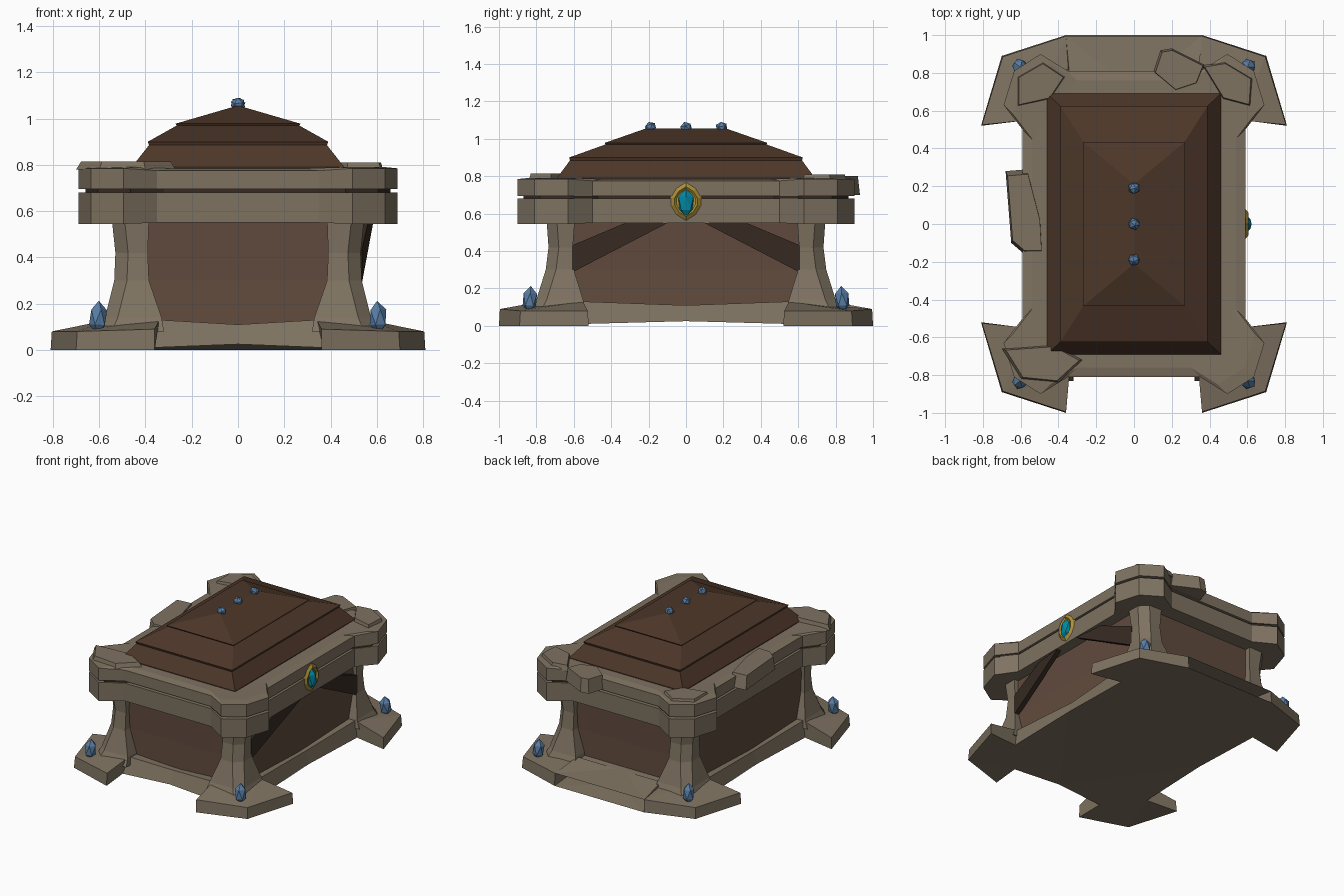
import bpy, bmesh, math
from mathutils import Vector

if "Cube" in bpy.data.objects:
    bpy.data.objects.remove(bpy.data.objects["Cube"])

def material(name, rgb):
    m = bpy.data.materials.new(name)
    m.diffuse_color = (*rgb, 1)
    m.use_nodes = True
    m.node_tree.nodes["Principled BSDF"].inputs["Base Color"].default_value = m.diffuse_color
    return m

STONE = material("stone", (0.21, 0.17, 0.12))
PANEL = material("panel_wood", (0.12, 0.07, 0.048))
ROOF = material("lid_wood", (0.075, 0.038, 0.022))
DARK = material("dark_leather", (0.038, 0.024, 0.016))
GOLD = material("gold", (0.42, 0.28, 0.04))
TEAL = material("teal_gem", (0.0, 0.25, 0.36))
BLUE = material("blue_crystal", (0.10, 0.21, 0.38))

def finish(name, bm, mat):
    bmesh.ops.recalc_face_normals(bm, faces=bm.faces)
    me = bpy.data.meshes.new(name)
    bm.to_mesh(me)
    bm.free()
    me.materials.append(mat)
    ob = bpy.data.objects.new(name, me)
    bpy.context.collection.objects.link(ob)
    return ob

def loft(name, rings, mat):
    """Skin equal-length rings of points and cap both ends."""
    bm = bmesh.new()
    vs = [[bm.verts.new(p) for p in r] for r in rings]
    n = len(rings[0])
    for a, b in zip(vs, vs[1:]):
        for i in range(n):
            j = (i + 1) % n
            bm.faces.new((a[i], a[j], b[j], b[i]))
    caps = [bm.faces.new(vs[0]), bm.faces.new(vs[-1])]
    bmesh.ops.triangulate(bm, faces=caps)
    return finish(name, bm, mat)

def four_way(q):
    """Mirror a quarter outline (+x axis round to +y axis) into a full ring."""
    left = [(-x, y, z) for x, y, z in reversed(q) if x > 1e-6]
    half = q + left
    return half + [(x, -y, z) for x, y, z in reversed(half) if y > 1e-6]

def gem(name, loc, scale, mat, tilt=(0, 0, 0)):
    bm = bmesh.new()
    bmesh.ops.create_icosphere(bm, subdivisions=1, radius=1)
    ob = finish(name, bm, mat)
    ob.location, ob.scale, ob.rotation_euler = loc, scale, tilt

# base plate with flared corner feet
low = [(.57, 0, .025), (.575, .55, .01), (.81, .52, 0), (.70, .89, 0),
       (.36, 1.0, 0), (.37, .80, .01), (0, .785, .025)]
high = [(.54, 0, .11), (.56, .55, .13), (.805, .525, .08), (.695, .885, .08),
        (.36, .995, .09), (.34, .77, .13), (0, .74, .11)]
loft("base_plate", [four_way(low), four_way(high)], STONE)

# wooden body
def box_ring(x, y, z):
    return [(x, -y, z), (x, y, z), (-x, y, z), (-x, -y, z)]
loft("body_panels", [box_ring(.51, .70, .09), box_ring(.505, .695, .30),
                     box_ring(.51, .70, .57)], PANEL)

# corner pillars: z, inner x, inner y, outer x, outer y
sections = [(.08, .32, .54, .60, .83), (.14, .33, .55, .575, .80),
            (.30, .385, .60, .535, .75), (.42, .39, .605, .53, .735),
            (.56, .385, .595, .545, .745)]
for sx in (-1, 1):
    for sy in (-1, 1):
        rings = []
        for z, xi, yi, xo, yo in sections:
            c = .055
            pts = [(xi, yi), (xo, yi), (xo, yo - c), (xo - c, yo), (xi, yo)]
            rings.append([(sx * x, sy * y, z) for x, y in pts])
        loft("corner_pillar", rings, STONE)

# stone rims of chest and lid, with angular corner blocks
def rim(z_mid, z_corner, s=0.0):
    q = [(.59, 0, z_mid), (.59, .50, z_mid), (.69, .63, z_corner),
         (.635, .81, z_corner), (.495, .90, z_corner), (.35, .81, z_mid), (0, .81, z_mid)]
    return four_way([(max(x - s, 0) if x else 0, max(y - s, 0) if y else 0, z)
                     for x, y, z in q])
loft("chest_rim", [rim(.55, .545), rim(.68, .68)], STONE)
loft("rim_gap", [rim(.67, .67, .03), rim(.71, .71, .03)], DARK)
loft("lid_rim", [rim(.695, .695), rim(.775, .785), rim(.785, .79, .05)], STONE)

# stepped hipped lid ending in a ridge
lid = [(.46, .69, .74), (.46, .69, .79), (.385, .62, .885), (.39, .625, .90),
       (.265, .43, .97), (.27, .435, .978), (.006, .215, 1.055)]
loft("lid_roof", [box_ring(*p) for p in lid], ROOF)

# broken stone slabs on the lid rim: outline, bottom z, top z, tilt per x
slabs = [
    ([(-.68, .28), (-.56, .29), (-.49, .02), (-.48, -.16), (-.58, -.16), (-.65, -.10)], .70, .795),
    ([(.10, .80), (.14, .92), (.20, .93), (.38, .84), (.34, .74), (.22, .70)], .70, .80),
    ([(-.70, -.66), (-.60, -.82), (-.40, -.84), (-.27, -.72), (-.42, -.64)], .78, .815),
    ([(.36, .84), (.48, .86), (.63, .77), (.62, .62), (.47, .66)], .77, .81),
    ([(-.62, .62), (-.62, .78), (-.48, .86), (-.36, .78), (-.44, .66)], .77, .805),
]
for outline, z0, z1 in slabs:
    cx = sum(p[0] for p in outline) / len(outline)
    cy = sum(p[1] for p in outline) / len(outline)
    loft("broken_slab", [[(x, y, z0) for x, y in outline],
                         [(cx + (x - cx) * .9, cy + (y - cy) * .9, z1) for x, y in outline]], STONE)

# leather straps spreading from the clasp
for s in (-1, 1):
    face = [(.585, .04, .67), (.585, .04, .58), (.53, .61, .285), (.53, .61, .43)]
    loft("clasp_strap", [[(x + d, s * y, z) for x, y, z in face] for d in (-.03, .005)], DARK)

# gold clasp with teal gem on the right side
def clasp_ring(x, k):
    pts = [(0, .11), (.055, .075), (.085, .025), (.085, -.025), (.055, -.075),
           (0, -.11), (-.055, -.075), (-.085, -.025), (-.085, .025), (-.055, .075)]
    return [(x, y * k, .665 + z * k) for y, z in pts]
loft("clasp_frame", [clasp_ring(.56, .95), clasp_ring(.585, 1), clasp_ring(.605, .72),
                     clasp_ring(.595, .6)], GOLD)
gem("clasp_gem", (.59, 0, .655), (.037, .047, .08), TEAL)

# ridge gems and foot crystals
for y in (-.19, 0, .19):
    gem("ridge_gem", (0, y, 1.062), (.033, .033, .03), BLUE, (.3, .2, y * 4))
for sx in (-1, 1):
    for sy in (-1, 1):
        gem("foot_crystal", (sx * .605, sy * .835, .14), (.042, .042, .073), BLUE,
            (sy * .08, -sx * .05, 0))
